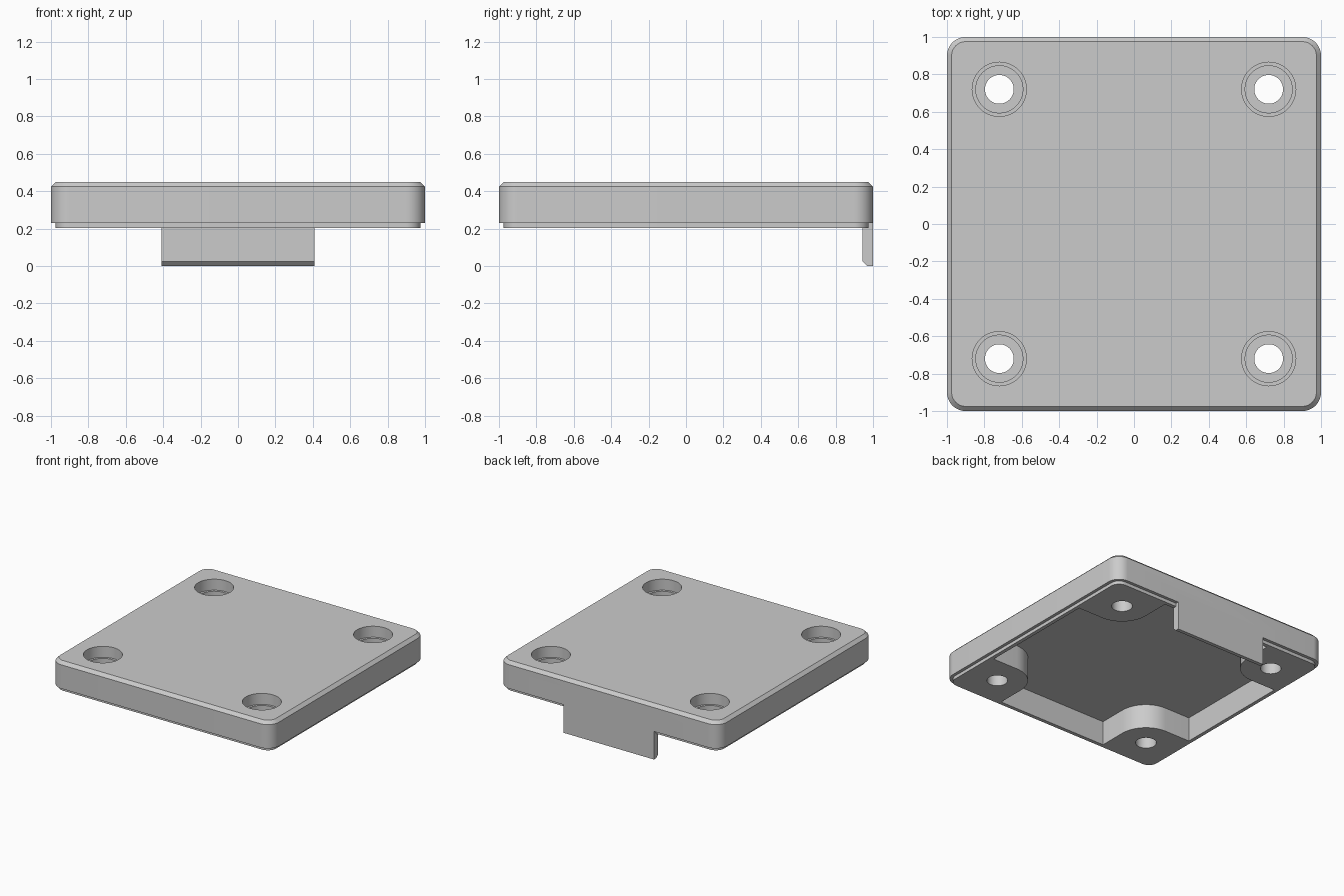
import bpy
import bmesh
from math import cos, sin, pi

cube = bpy.data.objects.get("Cube")
if cube:
    bpy.data.objects.remove(cube, do_unlink=True)

grey = bpy.data.materials.new("plain grey")
grey.use_nodes = True
colour = (0.6, 0.6, 0.6, 1)
grey.diffuse_color = colour
grey.node_tree.nodes["Principled BSDF"].inputs["Base Color"].default_value = colour

HOLE = 0.72       # screw centre distance from the middle
INNER = 0.945     # inside face of the walls
BOSS = 0.227      # radius of the corner bosses
QUARTER = 12      # segments in a quarter circle


def arc(cx, cy, r, start, sweep, n):
    return [(cx + r * cos(start + sweep * i / n), cy + r * sin(start + sweep * i / n))
            for i in range(n + 1)]


def four_fold(points):
    """Repeat a corner outline around the z axis."""
    out = []
    for k in range(4):
        c, s = round(cos(k * pi / 2)), round(sin(k * pi / 2))
        out += [(c * x - s * y, s * x + c * y) for x, y in points]
    return out


def rounded_square(half, r):
    return four_fold(arc(half - r, half - r, r, 0, pi / 2, QUARTER))


def circle(cx, cy, r):
    return arc(cx, cy, r, 0, 2 * pi, 4 * QUARTER)[:-1]


def loft(name, rings):
    """Join equal outlines, given as (points, z), into a closed solid."""
    bm = bmesh.new()
    loops = [[bm.verts.new((x, y, z)) for x, y in pts] for pts, z in rings]
    n = len(loops[0])
    for low, high in zip(loops, loops[1:]):
        for i in range(n):
            j = (i + 1) % n
            bm.faces.new((low[i], low[j], high[j], high[i]))
    bm.faces.new(loops[0][::-1])
    bm.faces.new(loops[-1])
    bmesh.ops.recalc_face_normals(bm, faces=bm.faces)
    mesh = bpy.data.meshes.new(name)
    bm.to_mesh(mesh)
    bm.free()
    mesh.materials.append(grey)
    obj = bpy.data.objects.new(name, mesh)
    bpy.context.collection.objects.link(obj)
    return obj


def combine(target, tool, operation):
    """Apply a boolean and remove the tool."""
    bpy.context.view_layer.objects.active = target
    mod = target.modifiers.new("combine", "BOOLEAN")
    mod.operation, mod.object, mod.solver = operation, tool, "EXACT"
    bpy.ops.object.modifier_apply(modifier=mod.name)
    bpy.data.objects.remove(tool, do_unlink=True)


# Lid body: recessed lip, straight wall, chamfered top
full, inset = rounded_square(1, 0.1), rounded_square(0.975, 0.075)
lid = loft("lid", [(inset, 0.203), (inset, 0.23), (full, 0.23), (full, 0.425), (inset, 0.45)])

# Hollow underside that leaves a rounded boss in each corner
edge = HOLE - BOSS
corner = [(INNER, edge)] + arc(HOLE, HOLE, BOSS, -pi / 2, -pi / 2, QUARTER) + [(edge, INNER)]
outline = four_fold(corner)
combine(lid, loft("cavity_cutter", [(outline, 0.1), (outline, 0.4)]), "DIFFERENCE")

# Stepped screw holes
for sx in (-1, 1):
    for sy in (-1, 1):
        steps = [(0.077, 0.1), (0.077, 0.32), (0.126, 0.32),
                 (0.126, 0.36), (0.145, 0.36), (0.145, 0.6)]
        rings = [(circle(sx * HOLE, sy * HOLE, r), z) for r, z in steps]
        combine(lid, loft("hole_cutter", rings), "DIFFERENCE")

# Back tab with a chamfered inner bottom edge
def tab_section(y):
    return [(-0.41, y), (0.41, y), (0.41, 1), (-0.41, 1)]


tab = loft("back_tab", [(tab_section(0.97), 0), (tab_section(INNER), 0.025),
                        (tab_section(INNER), 0.3)])
combine(lid, tab, "UNION")

# Smooth rounded walls, keep edges sharp
bpy.ops.object.select_all(action="DESELECT")
lid.select_set(True)
bpy.context.view_layer.objects.active = lid
bpy.ops.object.shade_smooth_by_angle(angle=pi / 6)
